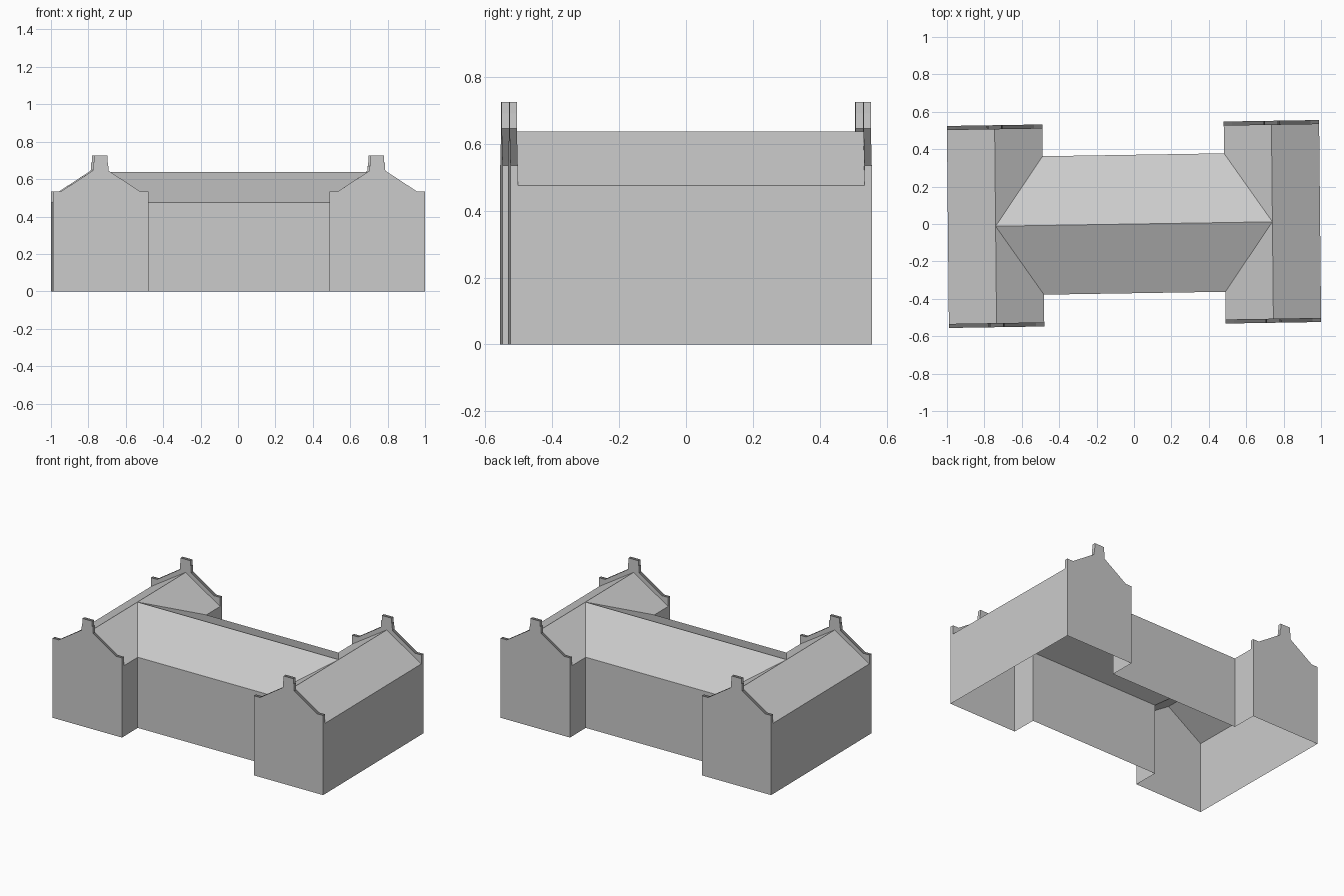
import bpy, bmesh
from mathutils import Matrix

if "Cube" in bpy.data.objects:
    bpy.data.objects.remove(bpy.data.objects["Cube"])

EAVE, RIDGE = 0.475, 0.637
IN, MID, OUT = 0.485, 0.74, 0.995      # wing inner wall, ridge and outer wall in x
HALL, END = 0.37, 0.54                 # half depth of hall and of wings
THICK = 0.022                          # parapet thickness
SKEW = Matrix(((1, -0.01, 0, 0), (0.016, 1, 0, 0), (0, 0, 1, 0), (0, 0, 0, 1)))


def material(name, value):
    m = bpy.data.materials.new(name)
    m.use_nodes = True
    col = (value, value, value, 1)
    m.diffuse_color = col
    m.node_tree.nodes["Principled BSDF"].inputs["Base Color"].default_value = col
    return m


stone = material("light grey stone", 0.6)
coping = material("dark grey coping", 0.17)


def finish(name, bm, mats):
    bmesh.ops.remove_doubles(bm, verts=bm.verts, dist=0.0005)
    bmesh.ops.recalc_face_normals(bm, faces=bm.faces)
    for f in bm.faces:
        if len(mats) > 1 and f.normal.z > 0.3:
            f.material_index = 1
    bm.transform(SKEW)
    me = bpy.data.meshes.new(name)
    bm.to_mesh(me)
    bm.free()
    for m in mats:
        me.materials.append(m)
    ob = bpy.data.objects.new(name, me)
    bpy.context.collection.objects.link(ob)


def face(bm, pts):
    bm.faces.new([bm.verts.new(p) for p in pts])


# Walls and roofs: one open-bottomed shell on an H plan
bm = bmesh.new()


def wall(a, b):
    face(bm, [(*a, 0), (*b, 0), (*b, EAVE), (*a, EAVE)])


for t in (-1, 1):
    # Hall wall and hall roof slope
    wall((-IN, t * HALL), (IN, t * HALL))
    face(bm, [(-MID, 0, RIDGE), (MID, 0, RIDGE),
              (IN, t * HALL, EAVE), (-IN, t * HALL, EAVE)])
    # Wing outer wall and outer roof slope
    wall((t * OUT, -END), (t * OUT, END))
    face(bm, [(t * OUT, -END, EAVE), (t * OUT, END, EAVE), (t * MID, END, RIDGE),
              (t * MID, 0, RIDGE), (t * MID, -END, RIDGE)])
    for s in (-1, 1):
        # Inner return wall, inner roof slope cut by the valley, gable wall
        wall((s * IN, t * HALL), (s * IN, t * END))
        face(bm, [(s * MID, 0, RIDGE), (s * MID, t * END, RIDGE),
                  (s * IN, t * END, EAVE), (s * IN, t * HALL, EAVE)])
        face(bm, [(s * IN, t * END, 0), (s * OUT, t * END, 0), (s * OUT, t * END, EAVE),
                  (s * MID, t * END, RIDGE), (s * IN, t * END, EAVE)])
finish("walls_and_roofs", bm, [stone])

# Stepped gable parapets with a finial block at the peak
W = OUT - MID
half = [(W, 0.535), (W - 0.045, 0.535), (0.042, 0.645), (0.04, 0.69), (0.036, 0.69), (0.036, 0.725)]
outline = half + [(-x, z) for x, z in reversed(half)] + [(-W, EAVE), (0, RIDGE), (W, EAVE)]
for s, side in ((-1, "right"), (1, "left")):
    for t, end in ((-1, "front"), (1, "back")):
        bm = bmesh.new()
        face(bm, [(s * MID + x, t * END, z) for x, z in outline])
        ext = bmesh.ops.extrude_face_region(bm, geom=bm.faces[:], use_keep_orig=True)
        moved = [v for v in ext["geom"] if isinstance(v, bmesh.types.BMVert)]
        bmesh.ops.translate(bm, verts=moved, vec=(0, -t * THICK, 0))
        finish(f"{end}_{side}_parapet", bm, [stone, coping])
